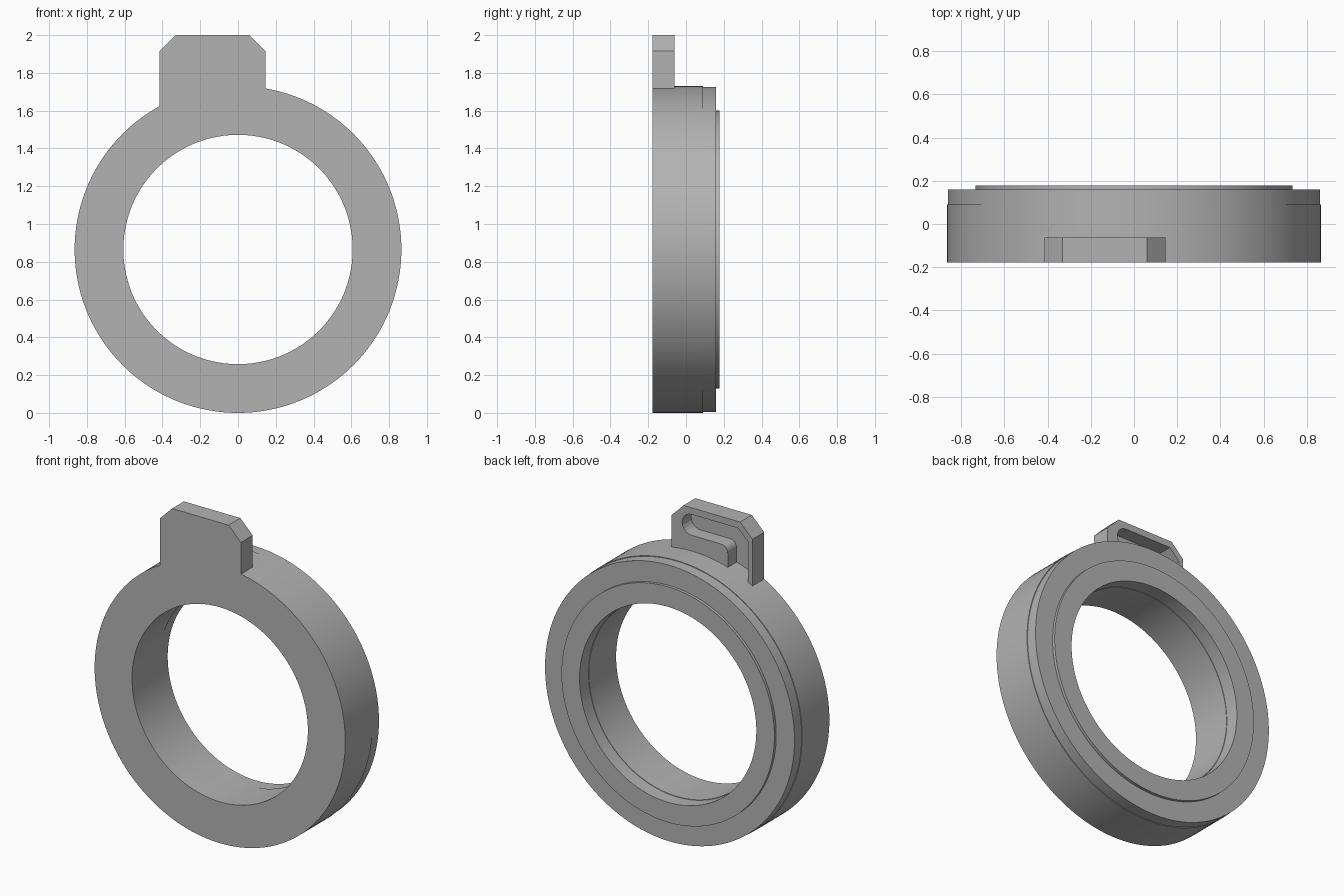
import bpy, bmesh, math
from mathutils import Matrix, Vector

cube = bpy.data.objects.get("Cube")
if cube:
    bpy.data.objects.remove(cube, do_unlink=True)

R = 0.865            # ring radius, also the height of its centre
FRONT, BACK = -0.178, 0.178

grey = bpy.data.materials.new("plain grey")
grey.use_nodes = True
grey.diffuse_color = (0.45, 0.45, 0.45, 1)
grey.node_tree.nodes["Principled BSDF"].inputs["Base Color"].default_value = (0.45, 0.45, 0.45, 1)


def finish(name, bm):
    bmesh.ops.remove_doubles(bm, verts=bm.verts, dist=1e-5)
    bmesh.ops.recalc_face_normals(bm, faces=bm.faces)
    mesh = bpy.data.meshes.new(name)
    bm.to_mesh(mesh)
    bm.free()
    mesh.materials.append(grey)
    obj = bpy.data.objects.new(name, mesh)
    bpy.context.collection.objects.link(obj)
    return obj


def smooth(obj):
    bpy.ops.object.select_all(action='DESELECT')
    obj.select_set(True)
    bpy.context.view_layer.objects.active = obj
    bpy.ops.object.shade_smooth_by_angle(angle=math.radians(30))


def revolve(name, profile, steps=144):
    """Turn a closed (radius, y) profile around the ring axis."""
    bm = bmesh.new()
    verts = [bm.verts.new((0, y, R + r)) for r, y in profile]
    edges = [bm.edges.new((v, verts[i - 1])) for i, v in enumerate(verts)]
    bmesh.ops.spin(bm, geom=verts + edges, cent=(0, 0, R), axis=(0, 1, 0),
                   angle=math.tau, steps=steps, use_merge=True)
    return finish(name, bm)


def extrude(name, outline, y0, y1):
    """Extrude an (x, z) outline from y0 to y1."""
    bm = bmesh.new()
    face = bm.faces.new([bm.verts.new((x, y0, z)) for x, z in outline])
    side = bmesh.ops.extrude_face_region(bm, geom=[face])["geom"]
    moved = [v for v in side if isinstance(v, bmesh.types.BMVert)]
    bmesh.ops.translate(bm, verts=moved, vec=(0, y1 - y0, 0))
    return finish(name, bm)


def arc(cx, cz, r, start, end, n=10):
    angles = [math.radians(start + (end - start) * i / n) for i in range(n + 1)]
    return [(cx + r * math.cos(a), cz + r * math.sin(a)) for a in angles]


# Ring: main band, slightly narrower rear band and raised rear lip
ring = revolve("ring", [
    (0.607, FRONT), (R, FRONT), (R, 0.09), (0.861, 0.09), (0.861, 0.16),
    (0.735, 0.16), (0.735, BACK), (0.61, BACK), (0.61, 0.09), (0.607, 0.09)])
smooth(ring)

# Tab: chamfered plate whose foot follows the ring
left, right, top, cut = 0.145, -0.415, 2.0, 0.085
foot_r = 0.855
foot = arc(0, R, foot_r, math.degrees(math.acos(right / foot_r)),
           math.degrees(math.acos(left / foot_r)), 16)
tab = extrude("tab", foot + [
    (left, top - cut), (left - cut, top),
    (right + cut, top), (right, top - cut)], FRONT, -0.062)

# Hook-shaped channel in the back of the tab, open towards the ring
end_r, mid_z = 0.065, 1.893
channel = (arc(0.07 - end_r, mid_z, end_r, 90, -90)
           + arc(-0.20, mid_z - end_r - 0.045, 0.045, 90, 180, 6)
           + [(-0.245, 1.5), (-0.385, 1.5), (-0.385, 1.89), (-0.317, mid_z + end_r)])
cutter = extrude("channel_cutter", channel, -0.15, 0.05)
cutter.hide_render = True
cutter.hide_viewport = True

mod = tab.modifiers.new("channel", 'BOOLEAN')
mod.operation = 'DIFFERENCE'
mod.solver = 'EXACT'
mod.object = cutter
smooth(tab)
bpy.context.view_layer.objects.active = tab
for m in [m.name for m in tab.modifiers if m.type == 'BOOLEAN']:
    bpy.ops.object.modifier_apply(modifier=m)
bpy.data.objects.remove(cutter, do_unlink=True)
